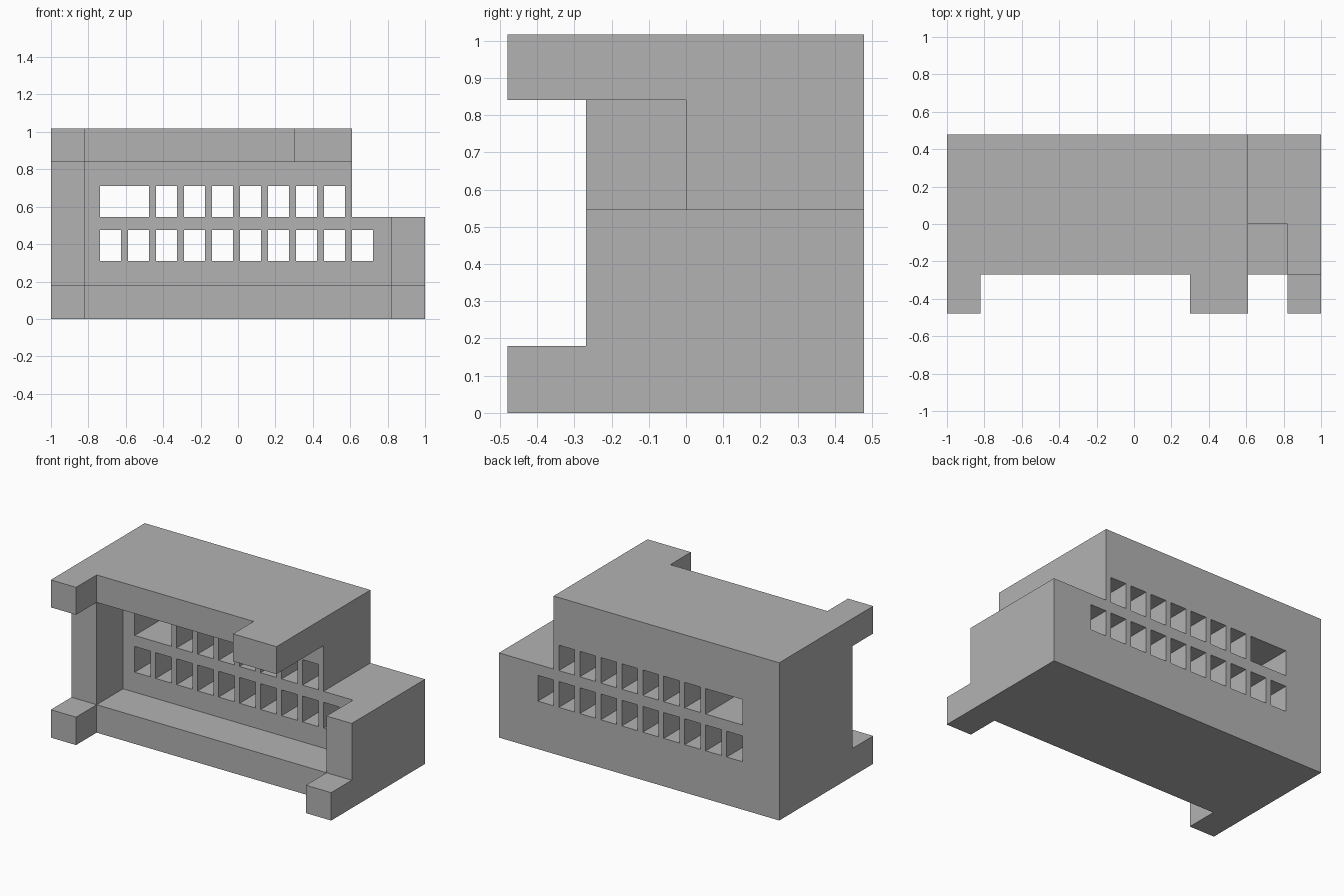
import bpy
import bmesh

cube = bpy.data.objects.get("Cube")
if cube:
    bpy.data.objects.remove(cube, do_unlink=True)

# Main levels of the housing
FRONT, FACE, WALL, BACK = -0.479, -0.269, 0.0, 0.478
FLOOR, STEP, CEIL, TOP = 0.18, 0.546, 0.84, 1.017
INNER = 0.82      # half width of the cavity
UPPER_END = 0.61  # left end of the tall part
OUT = 1.5         # cutter overshoot

plastic = bpy.data.materials.new("grey_plastic")
plastic.use_nodes = True
grey = (0.45, 0.45, 0.45, 1)
plastic.diffuse_color = grey
plastic.node_tree.nodes["Principled BSDF"].inputs["Base Color"].default_value = grey


def prisms(name, outlines, y0, y1):
    """Object made of x-z outlines, each extruded from y0 to y1."""
    bm = bmesh.new()
    for outline in outlines:
        face = bm.faces.new([bm.verts.new((x, y0, z)) for x, z in outline])
        ext = bmesh.ops.extrude_face_region(bm, geom=[face])["geom"]
        verts = [v for v in ext if isinstance(v, bmesh.types.BMVert)]
        bmesh.ops.translate(bm, verts=verts, vec=(0, y1 - y0, 0))
    bmesh.ops.recalc_face_normals(bm, faces=bm.faces)
    mesh = bpy.data.meshes.new(name)
    bm.to_mesh(mesh)
    bm.free()
    mesh.materials.append(plastic)
    obj = bpy.data.objects.new(name, mesh)
    bpy.context.collection.objects.link(obj)
    return obj


def rect(x0, x1, z0, z1):
    return [(x0, z0), (x1, z0), (x1, z1), (x0, z1)]


def cut(body, cutter):
    """Subtract the cutter from the body and delete it."""
    mod = body.modifiers.new(cutter.name, "BOOLEAN")
    mod.operation = "DIFFERENCE"
    mod.solver = "EXACT"
    mod.object = cutter
    bpy.context.view_layer.objects.active = body
    bpy.ops.object.modifier_apply(modifier=mod.name)
    bpy.data.objects.remove(cutter, do_unlink=True)


# Stepped body
body = prisms("connector_housing",
              [[(-1, 0), (1, 0), (1, STEP), (UPPER_END, STEP), (UPPER_END, TOP), (-1, TOP)]],
              FRONT, BACK)

# Front recess, leaving four corner tabs
tab_x = 0.30
recess = [(-INNER, -OUT), (INNER, -OUT), (INNER, FLOOR), (OUT, FLOOR), (OUT, CEIL),
          (tab_x, CEIL), (tab_x, OUT), (-INNER, OUT), (-INNER, CEIL),
          (-OUT, CEIL), (-OUT, FLOOR), (-INNER, FLOOR)]
cut(body, prisms("recess_cutter", [recess], -OUT, FACE))

# Cavity up to the perforated rear wall
cut(body, prisms("cavity_cutter", [rect(-INNER, INNER, FLOOR, CEIL)], -OUT, WALL))

# Two rows of terminal holes; the first upper one is double width
start, pitch, width = -0.737, 0.1497, 0.112
holes = [rect(start, start + pitch + width, STEP, 0.71)]
for i in range(10):
    x = start + i * pitch
    holes.append(rect(x, x + width, 0.309, 0.475))
    if 2 <= i <= 8:
        holes.append(rect(x, x + width, STEP, 0.71))
cut(body, prisms("terminal_hole_cutter", holes, -OUT, OUT))
